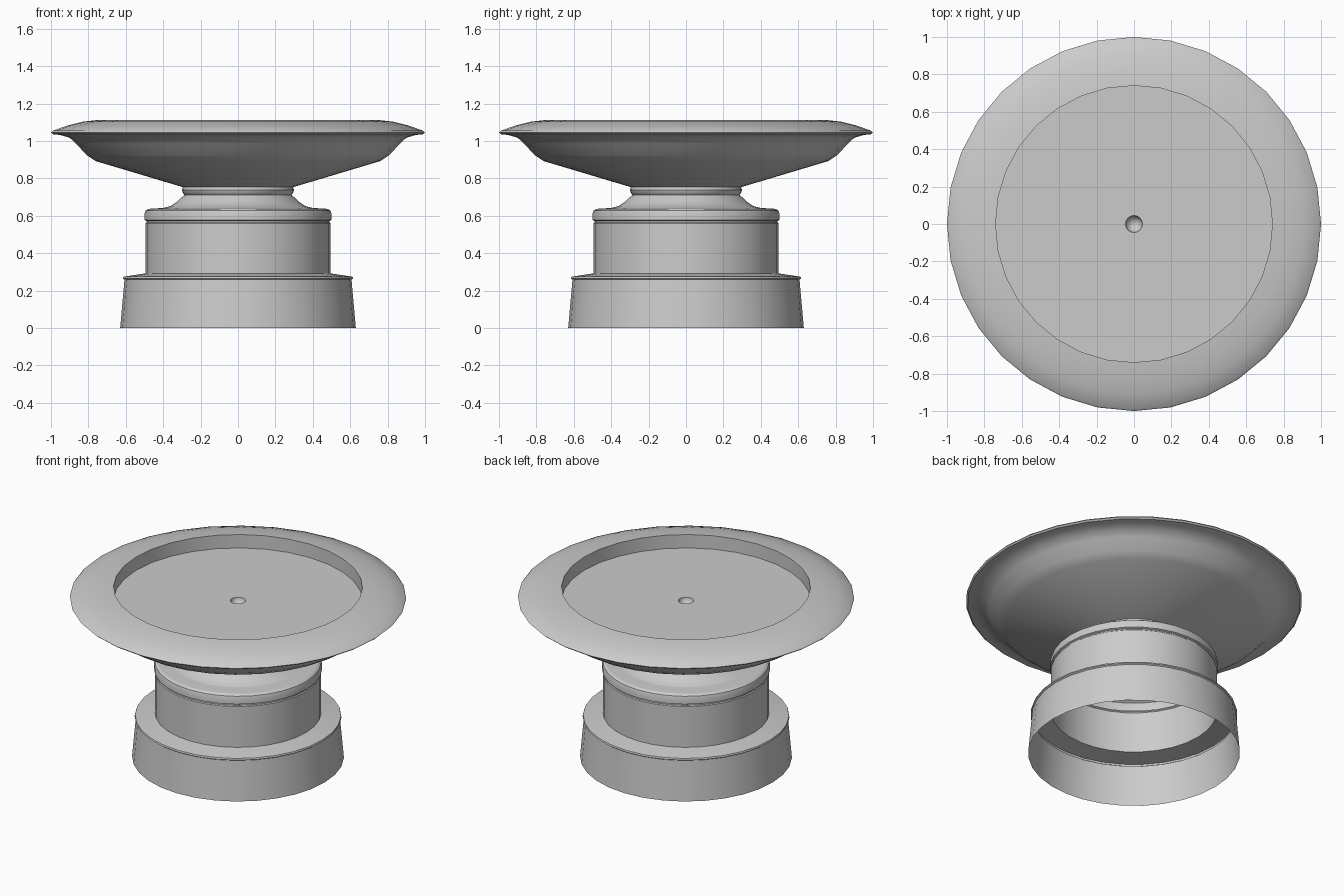
import bpy
import bmesh
from math import cos, sin, pi, radians

SIDES = 32

if "Cube" in bpy.data.objects:
    bpy.data.objects.remove(bpy.data.objects["Cube"], do_unlink=True)

grey = bpy.data.materials.new("light_grey")
grey.use_nodes = True
grey.diffuse_color = (0.6, 0.6, 0.6, 1)
grey.node_tree.nodes["Principled BSDF"].inputs["Base Color"].default_value = (0.6, 0.6, 0.6, 1)


def lathe(name, profile):
    """Spin a (radius, height) profile about z; outward normals when it rises."""
    bm = bmesh.new()
    rings = []
    for r, z in profile:
        if r == 0:
            rings.append([bm.verts.new((0, 0, z))] * SIDES)
        else:
            rings.append([bm.verts.new((r * cos(2 * pi * i / SIDES), r * sin(2 * pi * i / SIDES), z))
                          for i in range(SIDES)])
    for low, high in zip(rings, rings[1:]):
        for i in range(SIDES):
            j = (i + 1) % SIDES
            corners = [low[i], low[j], high[j], high[i]]
            bm.faces.new(list(dict.fromkeys(corners)))
    mesh = bpy.data.meshes.new(name)
    bm.to_mesh(mesh)
    bm.free()
    mesh.materials.append(grey)
    obj = bpy.data.objects.new(name, mesh)
    bpy.context.collection.objects.link(obj)
    bpy.ops.object.select_all(action="DESELECT")
    obj.select_set(True)
    bpy.context.view_layer.objects.active = obj
    bpy.ops.object.shade_smooth_by_angle(angle=radians(30))
    return obj


# Flared hollow foot with a small lip and a sloping shoulder
lathe("foot", [(0.63, 0), (0.607, 0.258), (0.615, 0.264), (0.612, 0.274), (0.495, 0.292)])

# Hollow column with a narrow band groove and a rounded top edge
lathe("column", [(0.495, 0.292), (0.495, 0.56), (0.49, 0.565), (0.49, 0.572), (0.5, 0.577),
                 (0.5, 0.61), (0.495, 0.627), (0.48, 0.637), (0.4, 0.642)])

# Waisted neck with a rounded collar
lathe("neck", [(0.4, 0.642), (0.36, 0.652), (0.325, 0.675), (0.3, 0.7), (0.285, 0.712),
               (0.295, 0.722), (0.3, 0.738), (0.295, 0.753)])

# Dish underside, rim and recessed floor
lathe("dish", [(0.295, 0.753), (0.76, 0.892), (0.81, 0.925), (0.865, 0.985), (0.9, 1.017),
               (0.95, 1.032), (0.99, 1.036), (1, 1.045), (0.99, 1.055), (0.91, 1.083),
               (0.83, 1.103), (0.74, 1.113), (0.74, 1.025), (0.045, 1.025)])

# Round dimple in the middle of the floor
steps = 6
lathe("dimple", [(0.045 * cos(pi / 2 * k / steps) if k < steps else 0,
                  1.025 - 0.045 * sin(pi / 2 * k / steps)) for k in range(steps + 1)])
